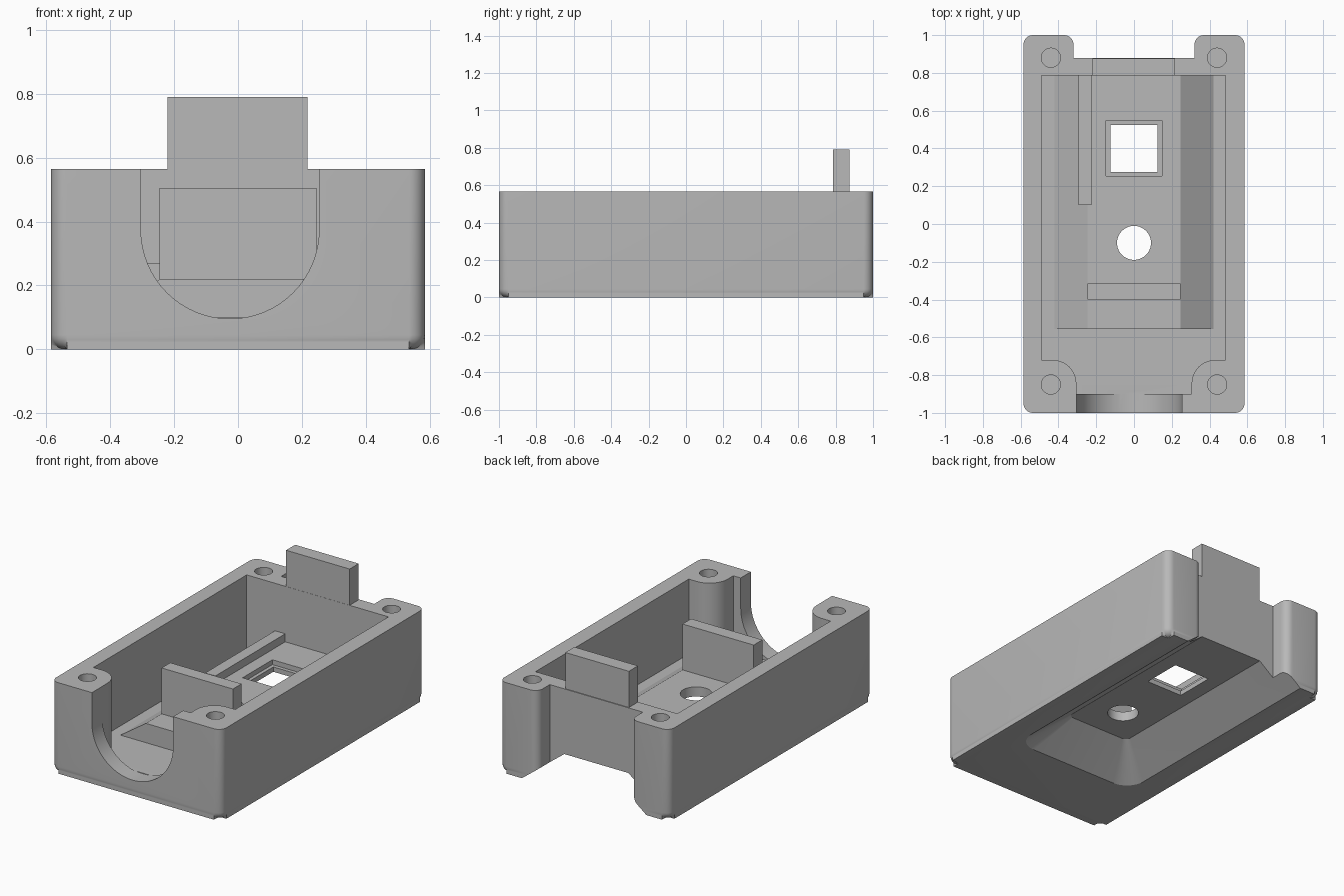
import bpy, bmesh, math
from mathutils import Vector

if "Cube" in bpy.data.objects:
    bpy.data.objects.remove(bpy.data.objects["Cube"])

grey = bpy.data.materials.new("plain grey")
grey.use_nodes = True
COLOUR = (0.48, 0.48, 0.48, 1)
grey.diffuse_color = COLOUR
grey.node_tree.nodes["Principled BSDF"].inputs["Base Color"].default_value = COLOUR


def rounded(corners, steps=8):
    """Outline from (x, y, radius) corners, each filleted by its radius."""
    out = []
    for i, (x, y, r) in enumerate(corners):
        p = Vector((x, y))
        if r == 0:
            out.append(p)
            continue
        a = (Vector(corners[i - 1][:2]) - p).normalized()
        b = (Vector(corners[(i + 1) % len(corners)][:2]) - p).normalized()
        start, end, centre = p + a * r, p + b * r, p + (a + b) * r
        for s in range(steps + 1):
            t = s / steps * math.pi / 2
            out.append(centre + (start - centre) * math.cos(t) + (end - centre) * math.sin(t))
    return out


def loft(name, low, high, z0, z1, axis="z", bevel=0):
    """Solid between two matching outlines, along z or (outline in x, z) along y."""
    bm = bmesh.new()

    def place(p, h):
        return bm.verts.new((p[0], p[1], h) if axis == "z" else (p[0], h, p[1]))

    a = [place(p, z0) for p in low]
    b = [place(p, z1) for p in high]
    base = bm.faces.new(a)
    bm.faces.new(b)
    for i in range(len(a)):
        bm.faces.new((a[i - 1], a[i], b[i], b[i - 1]))
    if bevel:
        bmesh.ops.bevel(bm, geom=list(base.edges), offset=bevel, segments=6,
                        profile=0.5, affect="EDGES", clamp_overlap=False)
    bmesh.ops.recalc_face_normals(bm, faces=bm.faces)
    mesh = bpy.data.meshes.new(name)
    bm.to_mesh(mesh)
    bm.free()
    mesh.materials.append(grey)
    obj = bpy.data.objects.new(name, mesh)
    bpy.context.collection.objects.link(obj)
    return obj


def prism(name, outline, z0, z1, axis="z", bevel=0):
    return loft(name, outline, outline, z0, z1, axis, bevel)


def box(name, x0, x1, y0, y1, z0, z1):
    return prism(name, [(x0, y0), (x1, y0), (x1, y1), (x0, y1)], z0, z1)


def circle(x, y, r, n=40):
    return [(x + r * math.cos(i * math.tau / n), y + r * math.sin(i * math.tau / n))
            for i in range(n)]


def combine(target, tool, operation="DIFFERENCE"):
    tool.hide_render = True
    mod = target.modifiers.new("combine", "BOOLEAN")
    mod.operation, mod.solver, mod.object = operation, "EXACT", tool
    bpy.context.view_layer.objects.active = target
    bpy.ops.object.modifier_apply(modifier=mod.name)
    bpy.data.objects.remove(tool)


# Outer shell with a notch between the two rear posts
R = 0.05
shell = rounded([(-0.585, -1, R), (0.585, -1, R), (0.585, 1, R), (0.32, 1, R),
                 (0.32, 0.88, 0), (-0.32, 0.88, 0), (-0.32, 1, R), (-0.585, 1, R)])
housing = prism("housing", shell, 0, 0.565, bevel=0.045)

# Inner cavity, leaving round-cornered front posts
P = 0.125
cavity = rounded([(-0.49, 0.785, 0), (-0.49, -0.72, 0), (-0.305, -0.72, P), (-0.305, -0.9, 0),
                  (0.305, -0.9, 0), (0.305, -0.72, P), (0.485, -0.72, 0), (0.485, 0.785, 0)], 10)
combine(housing, prism("cavity_cutter", cavity, 0.1, 1))

# U-shaped opening in the front wall
arc = [(-0.025 + 0.279 * math.cos(t), 0.375 + 0.279 * math.sin(t))
       for t in (math.pi + i * math.pi / 32 for i in range(33))]
combine(housing, prism("front_opening_cutter", arc + [(0.254, 1), (-0.304, 1)], -1.1, -0.897, "y"))

# Raised floor with sloping sides
hump = [(-0.43, 0.05), (0.43, 0.05), (0.42, 0.1), (0.245, 0.22), (-0.245, 0.22), (-0.42, 0.1)]
combine(housing, prism("raised_floor", hump, -0.555, 0.83, "y"), "UNION")


# Tapered recess under the floor, open at the rear
def recess(half, front, r):
    return rounded([(-half, 1.1, 0), (-half, front, r), (half, front, r), (half, 1.1, 0)])


combine(housing, loft("recess_cutter", recess(0.48, -0.605, 0.15),
                      recess(0.22, -0.33, 0.03), -0.04, 0.16))

# Round hole and stepped square window through the floor
combine(housing, prism("round_hole_cutter", circle(0, -0.1, 0.09), -0.1, 0.4))
combine(housing, box("window_cutter", -0.125, 0.125, 0.275, 0.525, -0.1, 0.4))
combine(housing, box("window_ledge_cutter", -0.147, 0.147, 0.255, 0.548, 0.19, 0.4))

# Screw holes in the four posts
for x in (-0.44, 0.44):
    for y in (-0.85, 0.88):
        combine(housing, prism("screw_hole_cutter", circle(x, y, 0.051, 28), 0.2, 0.8))

# Upright plates and the guide rail
box("inner_plate", -0.245, 0.245, -0.4, -0.315, 0.2, 0.505)
box("rear_tab", -0.22, 0.217, 0.786, 0.875, 0.5, 0.79)
box("guide_rail", -0.295, -0.225, 0.1, 0.8, 0.175, 0.27)

# Smooth the fillets, keep the edges crisp
bpy.ops.object.select_all(action="DESELECT")
housing.select_set(True)
bpy.context.view_layer.objects.active = housing
bpy.ops.object.shade_smooth_by_angle(angle=math.radians(30))
